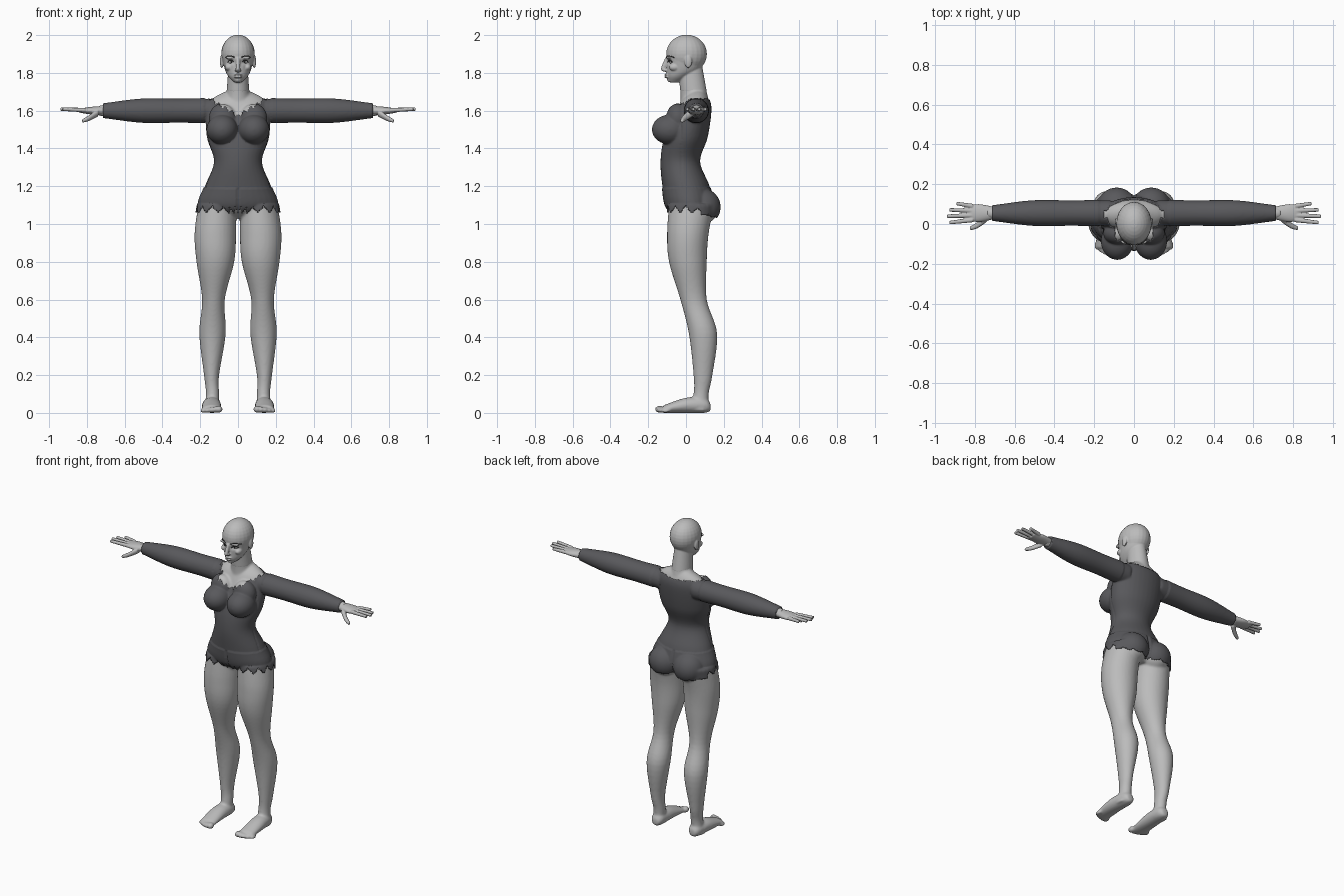
import bpy, bmesh, math
from mathutils import Matrix, Vector
from mathutils.bvhtree import BVHTree

default_cube = bpy.data.objects.get("Cube")
if default_cube:
    bpy.data.objects.remove(default_cube, do_unlink=True)


def material(name, colour):
    mat = bpy.data.materials.new(name)
    mat.use_nodes = True
    mat.diffuse_color = colour
    mat.node_tree.nodes["Principled BSDF"].inputs["Base Color"].default_value = colour
    return mat


SKIN = material("skin grey", (.5, .5, .5, 1))
SUIT = material("suit charcoal", (.1, .1, .108, 1))
DARK = material("lash dark", (.03, .03, .03, 1))


def smooth_rows(rows, steps=6):
    # flowing curve through the cross-section rows
    rows = [Vector(row) for row in rows]
    result = []
    for i in range(len(rows) - 1):
        start, end = rows[i], rows[i + 1]
        leave = (end - rows[max(i - 1, 0)]) / 2
        arrive = (rows[min(i + 2, len(rows) - 1)] - start) / 2
        for k in range(steps):
            t = k / steps
            ease = t * t * (3 - 2 * t)
            result.append(start.lerp(end, ease) + leave * t * (1 - t) ** 2 - arrive * t * t * (1 - t))
    return result + [rows[-1]]


def loft(bm, axis, rows, sides=32):
    # each row: position along the axis, then centre and radii in the other two directions
    u, v = [i for i in range(3) if i != axis]
    rings = []
    for along, centre_u, centre_v, radius_u, radius_v in smooth_rows(rows):
        ring = []
        for k in range(sides):
            angle = math.tau * k / sides
            point = Vector()
            point[axis] = along
            point[u] = centre_u + radius_u * math.cos(angle)
            point[v] = centre_v + radius_v * math.sin(angle)
            ring.append(bm.verts.new(point))
        rings.append(ring)
    for low, high in zip(rings, rings[1:]):
        for k in range(sides):
            bm.faces.new((low[k - 1], low[k], high[k], high[k - 1]))
    bm.faces.new(rings[0])
    bm.faces.new(rings[-1])


def column(bm, rows):
    # upright loft centred on the body; row: height, depth centre, half width, half depth
    loft(bm, 2, [(z, 0, y, width, depth) for z, y, width, depth in rows])


def rod(bm, rows):
    # round sideways loft; row: x, y, z, radius
    loft(bm, 0, [(*row, row[-1]) for row in rows])


def ball(bm, centre, radii):
    place = Matrix.Translation(centre) @ Matrix.Diagonal((*radii, 1))
    bmesh.ops.create_uvsphere(bm, u_segments=24, v_segments=16, radius=1, matrix=place)


def mirror(bm):
    copies = bmesh.ops.duplicate(bm, geom=bm.verts[:] + bm.edges[:] + bm.faces[:])["geom"]
    for item in copies:
        if isinstance(item, bmesh.types.BMVert):
            item.co.x *= -1


def add_object(name, bm, mat):
    bmesh.ops.recalc_face_normals(bm, faces=bm.faces)
    mesh = bpy.data.meshes.new(name)
    bm.to_mesh(mesh)
    bm.free()
    obj = bpy.data.objects.new(name, mesh)
    bpy.context.collection.objects.link(obj)
    mesh.materials.append(mat)
    mesh.shade_smooth()
    return obj


def fuse(name, bm, mat, voxel, rounds):
    # blend overlapping volumes into one smooth surface
    obj = add_object(name, bm, mat)
    remesh = obj.modifiers.new("fuse", "REMESH")
    remesh.mode, remesh.voxel_size = "VOXEL", voxel
    relax = obj.modifiers.new("relax", "SMOOTH")
    relax.factor, relax.iterations = .5, rounds
    depsgraph = bpy.context.evaluated_depsgraph_get()
    mesh = bpy.data.meshes.new_from_object(obj.evaluated_get(depsgraph))
    obj.modifiers.clear()
    obj.data = mesh
    mesh.materials.clear()
    mesh.materials.append(mat)
    mesh.shade_smooth()
    return obj


# Legs and feet
bm = bmesh.new()
loft(bm, 2, [(1.1, .11, .03, .1, .12), (.95, .12, .01, .11, .11), (.8, .12, .01, .1, .1),
             (.6, .13, .04, .06, .07), (.42, .135, .09, .07, .075), (.2, .14, .09, .04, .05),
             (.1, .135, .08, .035, .04), (.01, .14, .07, .04, .05)])
loft(bm, 1, [(.13, .135, .03, .02, .02), (.1, .135, .04, .04, .04), (0, .14, .04, .05, .04),
             (-.12, .14, .02, .05, .02)])
for i in range(5):
    size = .019 - .002 * i
    ball(bm, (.1 + .022 * i, -.14 + .002 * i * i, size), (size, .025, size))

# Arms, bust and seat, then the torso and neck
rod(bm, [(x, .055, 1.6, r) for x, r in ((.12, .06), (.3, .055), (.5, .056), (.68, .035), (.74, .026))])
ball(bm, (.084, -.086, 1.5), (.078, .09, .074))
ball(bm, (.08, -.045, 1.56), (.07, .055, .075))
ball(bm, (.087, .085, 1.09), (.09, .09, .09))
mirror(bm)
column(bm, [(1.03, .03, .06, .06), (1.09, .02, .2, .12), (1.2, 0, .17, .12), (1.33, -.03, .122, .1),
            (1.46, 0, .16, .11), (1.6, .04, .165, .09), (1.66, .05, .14, .07), (1.7, .06, .07, .04)])
NECK = [(1.62, .05, .08, .08), (1.7, .04, .06, .07), (1.84, .02, .05, .065)]
column(bm, NECK)
body = fuse("body", bm, SKIN, .007, 6)
for vert in body.data.vertices:
    vert.co.z = max(vert.co.z, 0)


# Suit: an offset shell of the body with torn edges
def tooth(t):
    return abs(t % 1 - .5) * 2


def is_sleeve(x, z):
    return x > .178 and z > 1.4


def in_suit(point):
    x, y, z = abs(point.x), point.y, point.z
    if is_sleeve(x, z):
        return x < .71
    tear = .035 if y < .08 else .01
    hem = 1.06 - .17 * max(y, 0) + tear * tooth(math.atan2(y, x) * 3.5)
    front = 1.56 + .6 * x + .02 * tooth(x * 30)
    back = 1.655 + .06 * x
    blend = min(max((y - .04) / .06, 0), 1)
    return hem < z < front + (back - front) * blend


bm = bmesh.new()
bm.from_mesh(body.data)
bare = [face for face in bm.faces if not in_suit(face.calc_center_median())]
bmesh.ops.delete(bm, geom=bare, context="FACES")
bm.normal_update()
moved = []
for vert in bm.verts:
    x, y, z = abs(vert.co.x), vert.co.y, vert.co.z
    shorts = z < 1.19
    push = .009 if shorts or is_sleeve(x, z) else .005
    front_seam = shorts and x < .005
    side_seam = not shorts and z < 1.55 and x > .1 and abs(y + .025) < .004
    if front_seam or side_seam:
        push = .002
    moved.append((vert, vert.co + vert.normal * push))
for vert, target in moved:
    vert.co = target
suit = add_object("suit", bm, SUIT)
rim = suit.modifiers.new("rim", "SOLIDIFY")
rim.thickness, rim.offset, rim.use_rim_only = .008, -1, True

# Cuffs
bm = bmesh.new()
rod(bm, [(.69, .055, 1.6, .04), (.714, .055, 1.6, .038)])
mirror(bm)
add_object("cuffs", bm, SUIT)

# Hands: palm, four fanned fingers, thumb
bm = bmesh.new()
loft(bm, 0, [(x, .055, 1.6, width, thick) for x, width, thick in
             ((.7, .03, .025), (.78, .045, .02), (.84, .035, .01))])
for i in range(4):
    spread = i - 1.5
    tip = .94 - .012 * (i - 1) ** 2
    rod(bm, [(.81, .055 + .023 * spread, 1.603, .012), (tip, .055 + .032 * spread, 1.608, .009)])
rod(bm, [(.74, .03, 1.59, .02), (.79, -.008, 1.56, .015), (.825, -.022, 1.545, .009)])
mirror(bm)
fuse("hands", bm, SKIN, .0035, 3)

# Head: brows, cheeks, ears and nostrils, then skull, jaw, nose, lips and chin
bm = bmesh.new()
ball(bm, (.036, -.088, 1.88), (.03, .016, .009))
ball(bm, (.05, -.06, 1.83), (.02, .03, .02))
ball(bm, (.086, .012, 1.86), (.01, .02, .035))
ball(bm, (.01, -.11, 1.815), (.007, .01, .007))
mirror(bm)
ball(bm, (0, .003, 1.9), (.089, .108, .102))
column(bm, [(1.75, -.06, .02, .03), (1.78, -.04, .05, .06), (1.82, -.012, .07, .09), (1.9, .003, .088, .107)])
column(bm, NECK[1:])
column(bm, [(1.88, -.1, .01, .01), (1.82, -.12, .012, .013), (1.805, -.1, .01, .01)])
for z in (1.79, 1.778):
    ball(bm, (0, -.1, z), (.023, .016, .006))
ball(bm, (0, -.08, 1.764), (.02, .02, .014))
head = fuse("head", bm, SKIN, .004, 4)

# Eye sockets
for vert in head.data.vertices:
    if vert.co.y < -.04:
        across = (abs(vert.co.x) - .036) / .018
        upward = (vert.co.z - 1.857) / .011
        vert.co.y += .01 * math.exp(-across ** 2 - upward ** 2)

# Eyes, irises, brows and lashes laid on the face
bm = bmesh.new()
bm.from_mesh(head.data)
face_tree = BVHTree.FromBMesh(bm)
bm.free()


def face_depth(x, z):
    return face_tree.ray_cast(Vector((x, -1, z)), Vector((0, 1, 0)))[0].y


def face_arc(bm, start, length, height, bend, radius):
    rows = []
    for k in range(5):
        x = start + length * k / 4
        z = height + bend * math.sin(math.pi * k / 4)
        rows.append((x, face_depth(x, z) - .002, z, radius, radius))
    loft(bm, 0, rows, 10)


eye_y = face_depth(.036, 1.857)
bm = bmesh.new()
ball(bm, (.036, eye_y + .008, 1.857), (.015, .013, .009))
mirror(bm)
add_object("eyes", bm, SKIN)

bm = bmesh.new()
face_arc(bm, .018, .05, 1.882, .008, .003)
face_arc(bm, .02, .036, 1.857, .01, .0025)
ball(bm, (.036, eye_y - .005, 1.857), (.005, .0015, .006))
mirror(bm)
add_object("brows_and_lashes", bm, DARK)
